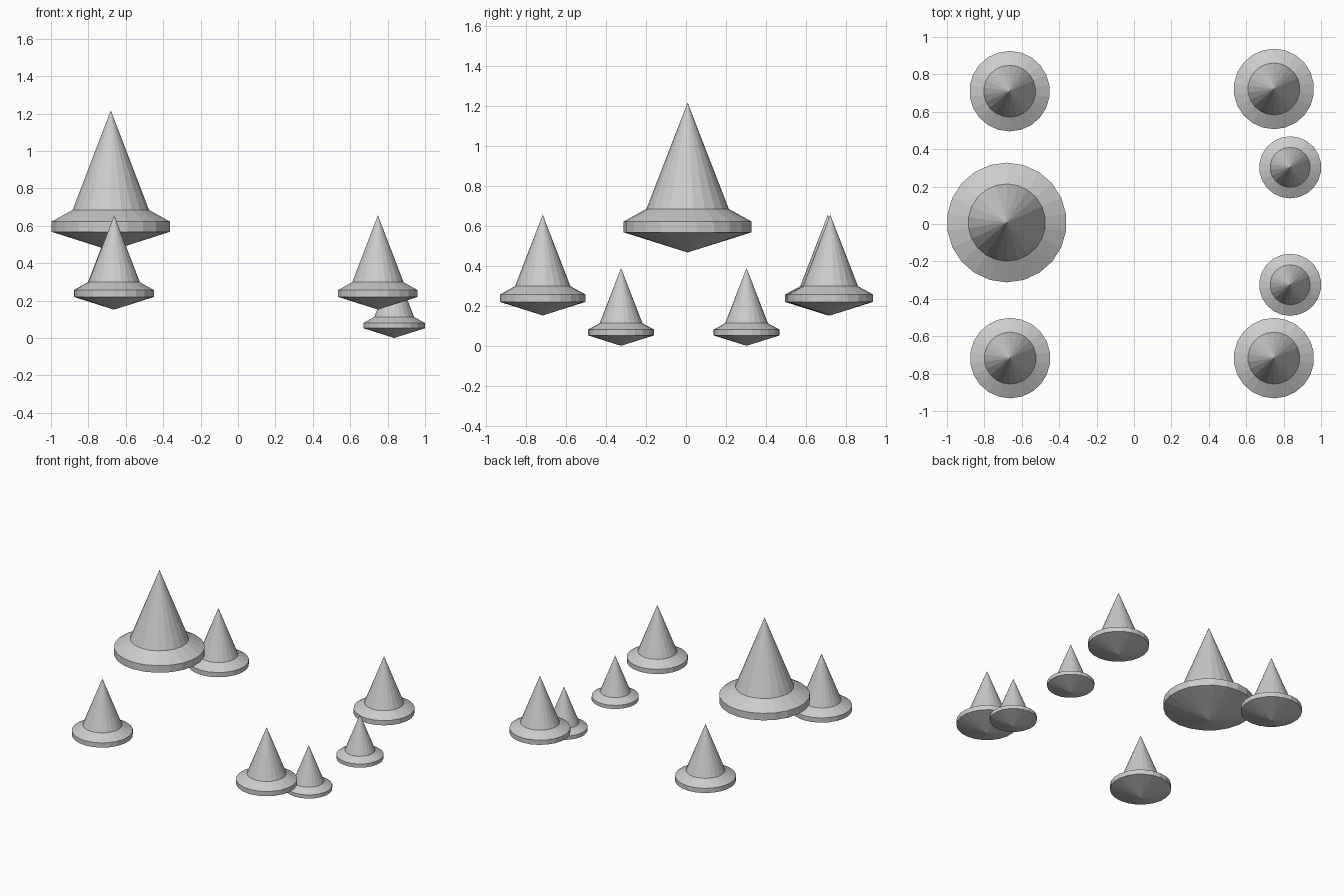
import bpy, bmesh
from math import sin, cos, tau

if "Cube" in bpy.data.objects:
    bpy.data.objects.remove(bpy.data.objects["Cube"])

SIDES = 22
# Unit profile (radius, height), scaled by the rim radius of each piece
TIP_BOTTOM, TIP_TOP = 0.0, 2.345
PROFILE = [(1.0, 0.315), (1.0, 0.485), (0.645, 0.68)]


def spinning_cone(name, x, y, z, r):
    """Pointed underside, vertical rim, sloped shoulder and tall cone, flat shaded."""
    bm = bmesh.new()
    rings = [[bm.verts.new((r * p * sin(tau * i / SIDES),
                            r * p * cos(tau * i / SIDES), r * h))
              for i in range(SIDES)] for p, h in PROFILE]
    bottom = bm.verts.new((0, 0, r * TIP_BOTTOM))
    top = bm.verts.new((0, 0, r * TIP_TOP))
    for i in range(SIDES):
        j = (i + 1) % SIDES
        bm.faces.new((bottom, rings[0][i], rings[0][j]))
        for a, b in zip(rings, rings[1:]):
            bm.faces.new((a[i], b[i], b[j], a[j]))
        bm.faces.new((rings[-1][i], top, rings[-1][j]))
    bmesh.ops.recalc_face_normals(bm, faces=bm.faces)
    mesh = bpy.data.meshes.new(name)
    bm.to_mesh(mesh)
    bm.free()
    obj = bpy.data.objects.new(name, mesh)
    obj.location = (x, y, z)
    bpy.context.collection.objects.link(obj)


# Large floating cone
spinning_cone("large_cone", -0.68, 0.008, 0.467, 0.32)

# Four medium cones at the corners
for name, x, y in [("left_back", -0.665, 0.71), ("left_front", -0.662, -0.717),
                   ("right_back", 0.748, 0.722), ("right_front", 0.748, -0.717)]:
    spinning_cone("medium_cone_" + name, x, y, 0.152, 0.215)

# Two small cones on the right
for name, y in [("back", 0.303), ("front", -0.325)]:
    spinning_cone("small_cone_" + name, 0.835, y, 0.0, 0.166)
